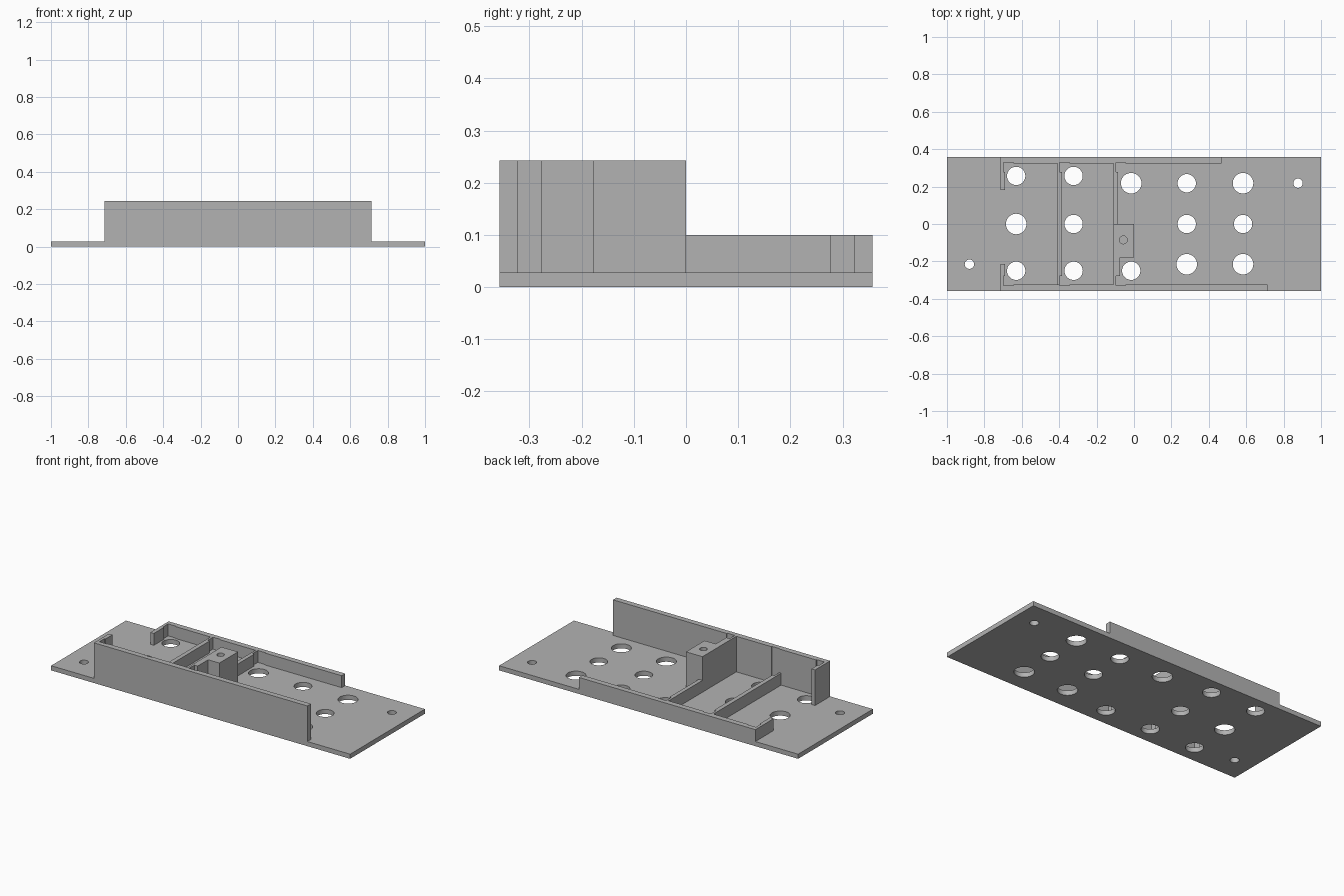
import bpy
import bmesh
from mathutils import Matrix

default_cube = bpy.data.objects.get("Cube")
if default_cube:
    bpy.data.objects.remove(default_cube, do_unlink=True)

GREY = (0.45, 0.45, 0.45, 1)
grey = bpy.data.materials.new("plain_grey")
grey.use_nodes = True
grey.diffuse_color = GREY
grey.node_tree.nodes["Principled BSDF"].inputs["Base Color"].default_value = GREY

FLOOR, LOW, TALL = 0.028, 0.1, 0.243
HALF_Y, INNER, OUTER_X = 0.357, 0.323, 0.714
LIP, RIB, CROSS = -0.69, -0.384, -0.086        # right faces of the cross walls
RIB_BACK, CROSS_BACK = -0.41, -0.11            # left faces
NOTCH_Y, SLOT_Y, SLOT_W = 0.278, 0.328, 0.052  # corner relief slots


def finish(bm, name):
    bmesh.ops.recalc_face_normals(bm, faces=bm.faces)
    mesh = bpy.data.meshes.new(name)
    bm.to_mesh(mesh)
    bm.free()
    mesh.materials.append(grey)
    obj = bpy.data.objects.new(name, mesh)
    bpy.context.collection.objects.link(obj)
    return obj


def extrude_outline(name, points, z0, z1):
    bm = bmesh.new()
    face = bm.faces.new([bm.verts.new((x, y, z0)) for x, y in points])
    grown = bmesh.ops.extrude_face_region(bm, geom=[face])["geom"]
    top = [v for v in grown if isinstance(v, bmesh.types.BMVert)]
    bmesh.ops.translate(bm, verts=top, vec=(0, 0, z1 - z0))
    return finish(bm, name)


def drill(obj, holes, z0, z1):
    """Cut vertical round holes given as (x, y, radius)."""
    bm = bmesh.new()
    for x, y, r in holes:
        bmesh.ops.create_cone(
            bm, cap_ends=True, segments=40, radius1=r, radius2=r, depth=z1 - z0,
            matrix=Matrix.Translation((x, y, (z0 + z1) / 2)))
    cutter = finish(bm, "hole_cutter")
    cutter.hide_render = True
    mod = obj.modifiers.new("holes", "BOOLEAN")
    mod.operation = "DIFFERENCE"
    mod.solver = "EXACT"
    mod.object = cutter
    bpy.ops.object.select_all(action="DESELECT")
    bpy.context.view_layer.objects.active = obj
    obj.select_set(True)
    bpy.ops.object.modifier_apply(modifier=mod.name)
    bpy.data.objects.remove(cutter, do_unlink=True)
    bpy.ops.object.shade_smooth_by_angle()


def slot(x, face_x, side):
    """Square relief where a cross wall meets a long wall."""
    return [(face_x, side * NOTCH_Y), (x, side * NOTCH_Y), (x, side * SLOT_Y),
            (x + SLOT_W, side * SLOT_Y), (x + SLOT_W, side * INNER)]


lip_slot, rib_slot, cross_slot = -0.697, -0.397, -0.097

# Base plate with its rows of through holes
plate = extrude_outline(
    "base_plate", [(-1, -HALF_Y), (1, -HALF_Y), (1, HALF_Y), (-1, HALF_Y)], 0, FLOOR)
SMALL, MEDIUM, LARGE = 0.025, 0.049, 0.055
columns = [
    (-0.63, [(0.257, MEDIUM), (0, LARGE), (-0.25, MEDIUM)]),
    (-0.323, [(0.257, MEDIUM), (0, MEDIUM), (-0.25, MEDIUM)]),
    (-0.015, [(0.218, LARGE), (-0.25, MEDIUM)]),
    (0.282, [(0.218, MEDIUM), (0, MEDIUM), (-0.215, LARGE)]),
    (0.583, [(0.218, LARGE), (0, MEDIUM), (-0.215, LARGE)]),
    (0.877, [(0.218, SMALL)]),
    (-0.88, [(-0.215, SMALL)]),
]
drill(plate, [(x, y, r) for x, rows in columns for y, r in rows], -LOW, LOW)

# Low back wall with its end lip, full rib and half rib
extrude_outline("low_back_wall", [
    (-OUTER_X, HALF_Y), (-OUTER_X, 0.182), (LIP, 0.182),
    *slot(lip_slot, LIP, 1),
    (RIB_BACK, INNER), (RIB_BACK, -INNER), (rib_slot, -INNER),
    (rib_slot, -NOTCH_Y), (RIB, -NOTCH_Y),
    *slot(rib_slot, RIB, 1),
    (CROSS_BACK, INNER), (CROSS_BACK, 0), (CROSS, 0),
    *slot(cross_slot, CROSS, 1),
    (0.467, INNER), (0.467, HALF_Y),
], FLOOR, LOW)

# Tall front wall with its end lip, cross wall and screw block
block_y, web_x = -0.178, -0.075
front = extrude_outline("tall_front_wall", [
    (-OUTER_X, -HALF_Y), (OUTER_X, -HALF_Y), (OUTER_X, -INNER),
    *reversed(slot(cross_slot, web_x, -1)),
    (web_x, block_y), (0, block_y), (0, 0), (CROSS_BACK, 0), (CROSS_BACK, -INNER),
    *reversed(slot(rib_slot, RIB, -1)[2:]), (rib_slot, -INNER),
    *reversed(slot(lip_slot, LIP, -1)),
    (LIP, -0.213), (-OUTER_X, -0.213),
], FLOOR, TALL)

# Blind screw hole in the block
drill(front, [(-0.057, -0.085, 0.021)], LOW, TALL + LOW)
